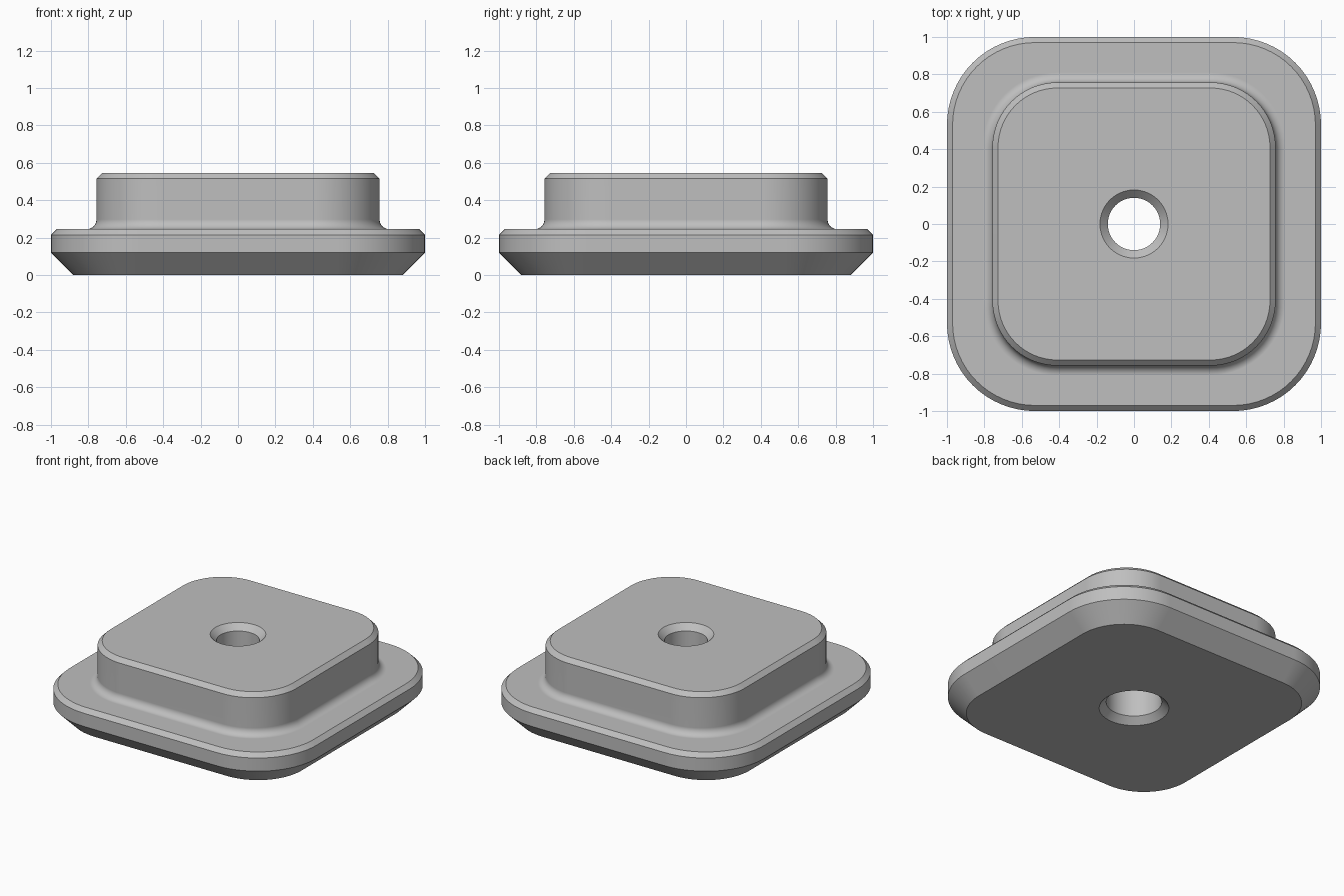
import bpy, bmesh, math

if "Cube" in bpy.data.objects:
    bpy.data.objects.remove(bpy.data.objects["Cube"], do_unlink=True)

STEPS = 16                      # segments in each rounded corner
COUNT = 4 * (STEPS + 1)         # points in every ring


def material(name, rgb):
    mat = bpy.data.materials.new(name)
    mat.use_nodes = True
    colour = (*rgb, 1)
    mat.diffuse_color = colour
    mat.node_tree.nodes["Principled BSDF"].inputs["Base Color"].default_value = colour
    return mat


def rounded_square(half, centre, z):
    """Ring with the given half width; centre is the offset of the corner arcs."""
    points = []
    for k in range(4):
        mid = math.pi / 4 + k * math.pi / 2
        cx = math.copysign(centre, math.cos(mid))
        cy = math.copysign(centre, math.sin(mid))
        for i in range(STEPS + 1):
            a = (k + i / STEPS) * math.pi / 2
            r = half - centre
            points.append((cx + r * math.cos(a), cy + r * math.sin(a), z))
    return points


def circle(radius, z):
    angles = [(i + 0.5) * math.tau / COUNT for i in range(COUNT)]
    return [(radius * math.cos(a), radius * math.sin(a), z) for a in angles]


# Flange: wide bottom bevel, short wall, small top bevel
FLANGE, BOSS = 0.53, 0.41
rings = [rounded_square(h, FLANGE, z)
         for h, z in ((0.88, 0), (1, 0.12), (1, 0.215), (0.97, 0.245))]

# Concave fillet from the ledge into the boss wall
wall, ledge, fillet = 0.757, 0.245, 0.052
for i in range(9):
    a = i / 8 * math.pi / 2
    rings.append(rounded_square(wall + fillet * (1 - math.sin(a)), BOSS,
                                ledge + fillet * (1 - math.cos(a))))

# Boss wall and top bevel
rings += [rounded_square(wall, BOSS, 0.515), rounded_square(wall - 0.03, BOSS, 0.545)]

# Bevelled through hole with a wider bore from below
rings += [circle(r, z) for r, z in ((0.182, 0.545), (0.14, 0.503), (0.14, 0.25),
                                    (0.182, 0.25), (0.182, 0.045), (0.228, 0))]

# Bridge the rings into one closed body
bm = bmesh.new()
loops = [[bm.verts.new(p) for p in ring] for ring in rings]
for low, high in zip(loops, loops[1:] + loops[:1]):
    for i in range(COUNT):
        j = (i + 1) % COUNT
        bm.faces.new((low[i], low[j], high[j], high[i]))
bmesh.ops.recalc_face_normals(bm, faces=bm.faces)
mesh = bpy.data.meshes.new("stepped_base")
bm.to_mesh(mesh)
bm.free()

body = bpy.data.objects.new("stepped_base", mesh)
bpy.context.collection.objects.link(body)
mesh.materials.append(material("plain grey", (0.52, 0.52, 0.52)))

# Smooth curved walls, crisp bevels, flat ledge
bpy.ops.object.select_all(action='DESELECT')
body.select_set(True)
bpy.context.view_layer.objects.active = body
bpy.ops.object.shade_smooth_by_angle(angle=math.radians(30))
weighted = body.modifiers.new("flat_shading", 'WEIGHTED_NORMAL')
weighted.keep_sharp = True
